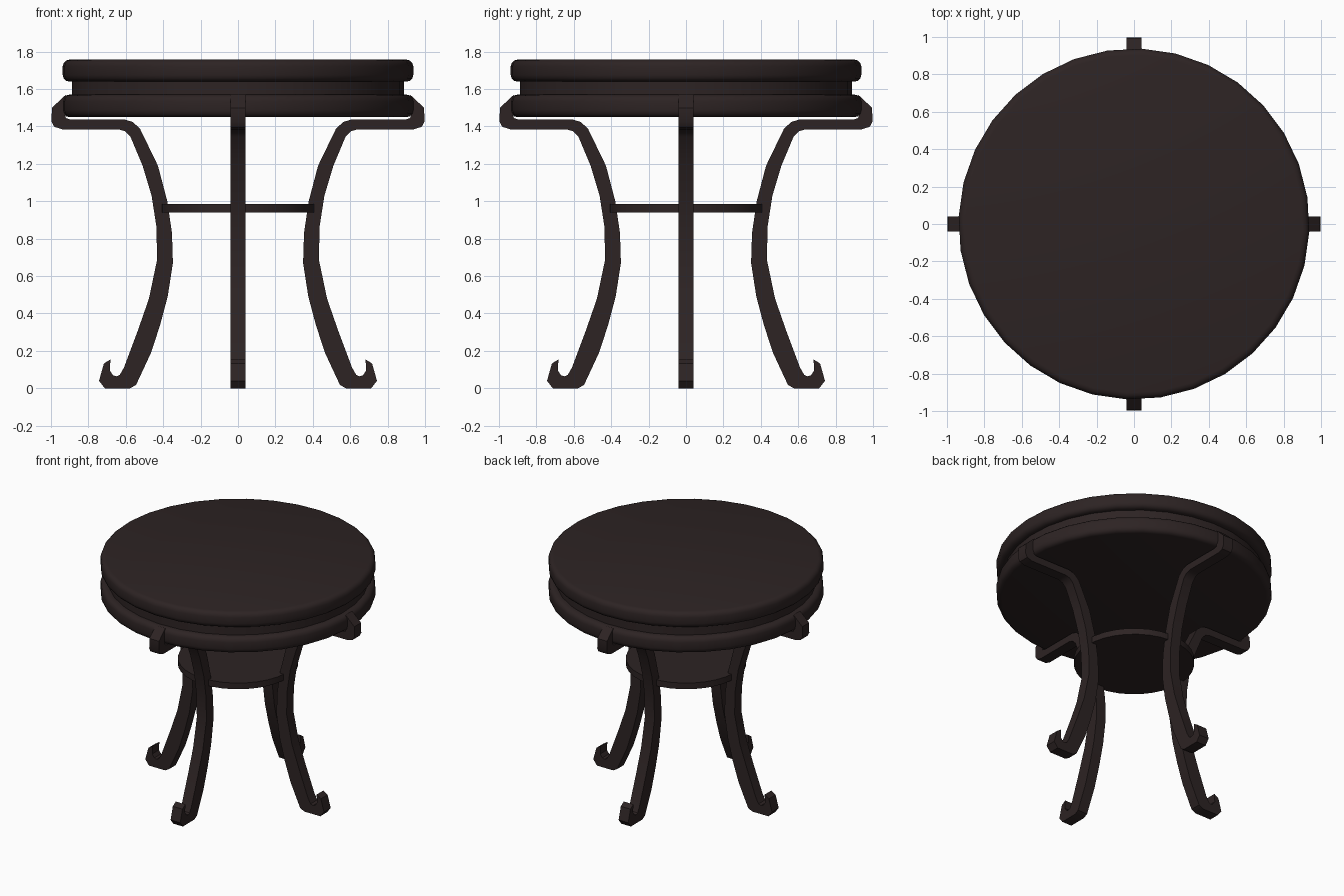
import bpy, bmesh, math
from mathutils import Matrix

if "Cube" in bpy.data.objects:
    bpy.data.objects.remove(bpy.data.objects["Cube"])

wood = bpy.data.materials.new("dark brown wood")
wood.diffuse_color = (0.026, 0.017, 0.017, 1)
wood.use_nodes = True
wood.node_tree.nodes["Principled BSDF"].inputs["Base Color"].default_value = wood.diffuse_color


def finish(bm, name, angle=35):
    bmesh.ops.recalc_face_normals(bm, faces=bm.faces)
    me = bpy.data.meshes.new(name)
    bm.to_mesh(me)
    bm.free()
    me.materials.append(wood)
    ob = bpy.data.objects.new(name, me)
    bpy.context.collection.objects.link(ob)
    bpy.ops.object.select_all(action='DESELECT')
    ob.select_set(True)
    bpy.context.view_layer.objects.active = ob
    bpy.ops.object.shade_smooth_by_angle(angle=math.radians(angle))
    return ob


def lathe(name, profile, sides, turn=0.0):
    """Spin an (r, z) profile round z, with flat caps at both ends."""
    bm = bmesh.new()
    rings = []
    for r, z in profile:
        angles = [2 * math.pi * i / sides + turn for i in range(sides)]
        rings.append([bm.verts.new((r * math.cos(a), r * math.sin(a), z)) for a in angles])
    for lo, hi in zip(rings, rings[1:]):
        for i in range(sides):
            j = (i + 1) % sides
            bm.faces.new((lo[i], lo[j], hi[j], hi[i]))
    bm.faces.new(rings[0])
    bm.faces.new(rings[-1])
    return finish(bm, name)


def rounded_band(z0, z1, r, c=0.035):
    """Rounded edge profile from z0 up to z1."""
    arc = [math.radians(a) for a in (0, 30, 60, 90)]
    low = [(r - c + c * math.sin(a), z0 + c - c * math.cos(a)) for a in arc]
    return low + [(x, z0 + z1 - z) for x, z in reversed(low)]


# Table top: two rounded bands with a recessed neck between them
top_profile = (rounded_band(1.45, 1.57, 0.938) + [(0.888, 1.57), (0.888, 1.64)]
               + rounded_band(1.64, 1.757, 0.938))
lathe("table_top", top_profile, 32, math.radians(-2.5))

# Small round shelf between the legs
lathe("shelf", [(0.41, 0.94), (0.41, 0.986)], 32, math.radians(-2.5))

# Leg outline as matching (radius, z) points: outer edge and inner edge
outer = [(0.995, 1.50), (0.997, 1.425), (0.982, 1.398), (0.94, 1.385), (0.64, 1.385),
         (0.605, 1.375), (0.575, 1.345), (0.51, 1.19), (0.462, 1.03), (0.437, 0.87),
         (0.432, 0.69), (0.476, 0.48), (0.535, 0.31), (0.61, 0.11), (0.632, 0.072),
         (0.650, 0.064), (0.668, 0.070), (0.685, 0.095), (0.682, 0.155)]
inner = [(0.92, 1.570), (0.926, 1.465), (0.92, 1.445), (0.90, 1.438), (0.61, 1.438),
         (0.565, 1.425), (0.525, 1.39), (0.428, 1.19), (0.378, 1.00), (0.353, 0.83),
         (0.348, 0.67), (0.376, 0.49), (0.417, 0.337), (0.465, 0.19), (0.545, 0.018),
         (0.578, 0.0), (0.712, 0.0), (0.743, 0.04), (0.717, 0.132)]


def leg(name, angle, half=0.04):
    bm = bmesh.new()
    rows = []
    for (xo, zo), (xi, zi) in zip(outer, inner):
        rows.append([bm.verts.new(p) for p in (
            (xo, -half, zo), (xo, half, zo), (xi, half, zi), (xi, -half, zi))])
    for a, b in zip(rows, rows[1:]):
        for i in range(4):
            j = (i + 1) % 4
            bm.faces.new((a[i], a[j], b[j], b[i]))
    bm.faces.new(rows[0])
    bm.faces.new(rows[-1])
    bmesh.ops.rotate(bm, verts=bm.verts, matrix=Matrix.Rotation(angle, 3, 'Z'))
    return finish(bm, name)


# Four scrolled legs
for i, side in enumerate(("right", "back", "left", "front")):
    leg(side + "_leg", i * math.pi / 2)
